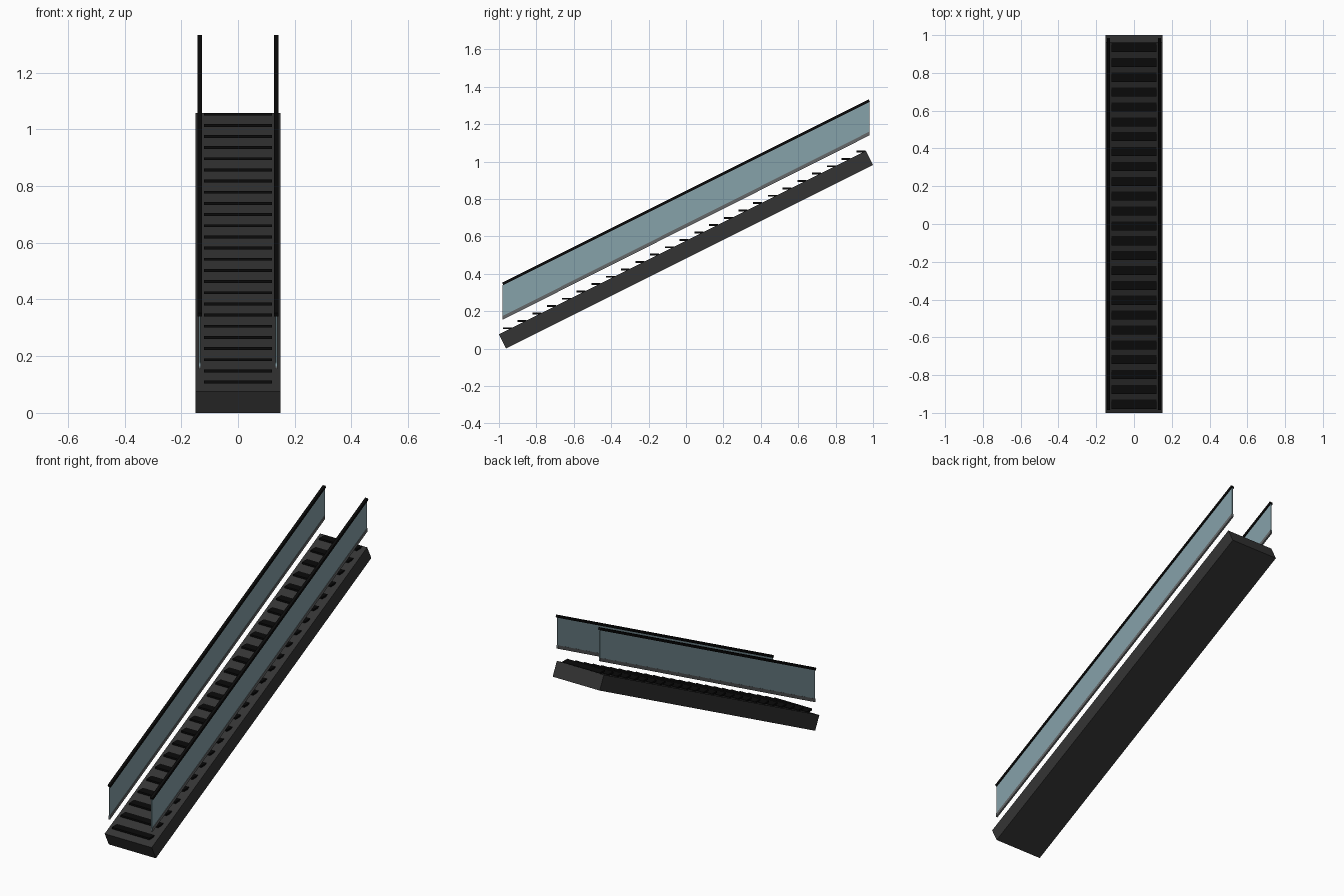
import bpy, math
from mathutils import Matrix

if "Cube" in bpy.data.objects:
    bpy.data.objects.remove(bpy.data.objects["Cube"])

SLOPE = math.atan(0.5)
MID_Z = 0.5285


def material(name, rgb):
    m = bpy.data.materials.new(name)
    m.diffuse_color = (*rgb, 1.0)
    m.use_nodes = True
    m.node_tree.nodes["Principled BSDF"].inputs["Base Color"].default_value = m.diffuse_color
    return m


CHARCOAL = material("charcoal", (0.034, 0.034, 0.034))
BLACK = material("black", (0.003, 0.003, 0.003))
GREY = material("grey", (0.13, 0.135, 0.14))
GLASS = material("glass_blue", (0.24, 0.36, 0.40))


def box(name, loc, size, mat, tilt=0.0, shear=0.0):
    """Box that is either tilted about x or sheared so its ends stay upright."""
    bpy.ops.mesh.primitive_cube_add(size=1)
    ob = bpy.context.object
    ob.name = name
    m = Matrix.Diagonal((*size, 1))
    sh = Matrix.Identity(4)
    sh[2][1] = shear
    ob.data.transform(Matrix.Rotation(tilt, 4, 'X') @ sh @ m)
    ob.location = loc
    ob.data.materials.append(mat)
    return ob


# sloping truss
box("truss", (0, 0, MID_Z), (0.30, 2.194, 0.085), CHARCOAL, tilt=SLOPE)

# level step treads
STEPS = 25
for i in range(STEPS):
    t = i - (STEPS - 1) / 2
    box(f"step_{i + 1}", (0, -0.01 + t * 0.0787, 0.581 + t * 0.03935),
        (0.24, 0.048, 0.01), BLACK)

# balustrades: glass panel, base strip and handrail on each side
for side, x in (("left", -0.135), ("right", 0.135)):
    box(f"{side}_glass", (x, 0, 0.744), (0.006, 1.96, 0.175), GLASS, shear=0.5025)
    box(f"{side}_base_strip", (x, 0, 0.657), (0.010, 1.96, 0.02), GREY, shear=0.5025)
    box(f"{side}_handrail", (x, 0, 0.836), (0.016, 2.192, 0.014), BLACK, tilt=SLOPE)
